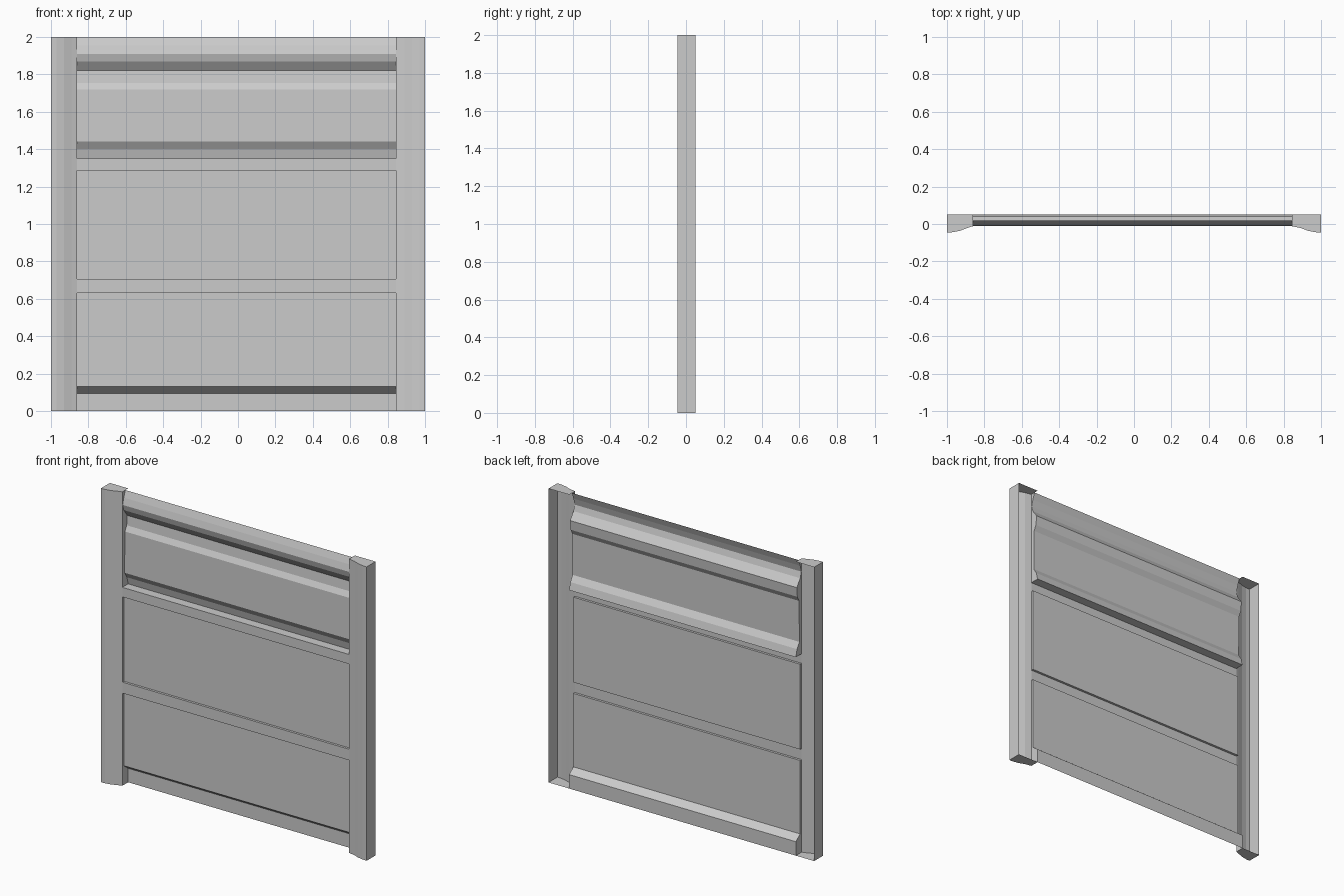
import bpy, bmesh

cube = bpy.data.objects.get("Cube")
if cube:
    bpy.data.objects.remove(cube, do_unlink=True)

grey = bpy.data.materials.new("plain_grey")
grey.use_nodes = True
colour = (0.6, 0.6, 0.6, 1)
grey.diffuse_color = colour
grey.node_tree.nodes["Principled BSDF"].inputs["Base Color"].default_value = colour

LEFT, RIGHT = -0.862, 0.845      # inner edges of the two stiles
BOARD, INSET, BACK = -0.012, 0.004, 0.05
TOP = 2.0


def make(name, polygons):
    """Thin shell object from a list of polygons."""
    bm = bmesh.new()
    for poly in polygons:
        bm.faces.new([bm.verts.new(p) for p in poly])
    bmesh.ops.remove_doubles(bm, verts=bm.verts, dist=0.0001)
    mesh = bpy.data.meshes.new(name)
    bm.to_mesh(mesh)
    bm.free()
    mesh.materials.append(grey)
    obj = bpy.data.objects.new(name, mesh)
    bpy.context.collection.objects.link(obj)
    return obj


def spread(name, profile):
    """Run a (y, z) profile, listed top to bottom, between the stiles and
    close its ends against the stile edges."""
    faces = []
    for (y0, z0), (y1, z1) in zip(profile, profile[1:]):
        faces.append([(LEFT, y0, z0), (LEFT, y1, z1), (RIGHT, y1, z1), (RIGHT, y0, z0)])
        if z0 == z1 or (y0 == BOARD and y1 == BOARD):
            continue
        for x in (LEFT, RIGHT):
            cheek = [(x, BOARD, z0), (x, BOARD, z1), (x, y1, z1), (x, y0, z0)]
            faces.append(cheek if x == LEFT else cheek[::-1])
    return make(name, faces)


# Wavy moulded upper section
spread("upper_moulding", [
    (0.02, TOP), (0.003, 1.955), (-0.009, 1.91), (0.003, 1.87), (0.04, 1.82),
    (0.034, 1.755), (0.015, 1.72), (0.012, 1.44), (0.037, 1.40),
    (BACK, 1.35), (BOARD, 1.35)])

# Rails flush with the stile edges
spread("upper_rail", [(BOARD, 1.35), (BOARD, 1.285)])
spread("middle_rail", [(BOARD, 0.705), (BOARD, 0.63)])

# Shallow recessed panels, the lower one sloping back to the bottom rail
spread("upper_panel", [(BOARD, 1.285), (INSET, 1.285), (INSET, 0.705), (BOARD, 0.705)])
spread("lower_panel", [(BOARD, 0.63), (INSET, 0.63), (INSET, 0.13), (BACK, 0.095)])
spread("bottom_rail", [(BACK, 0.095), (BACK, 0)])


# Side stiles: curved front, outer side and end caps, open at the back
def stile(name, side, inner):
    section = [(side, BACK), (side, -0.045), (side * 0.97, -0.044),
               (side * 0.93, -0.036), (side * 0.89, -0.021), (inner, BOARD)]
    faces = []
    for (x0, y0), (x1, y1) in zip(section, section[1:]):
        quad = [(x0, y0, 0), (x1, y1, 0), (x1, y1, TOP), (x0, y0, TOP)]
        faces.append(quad if side < 0 else quad[::-1])
    outline = section + [(inner, BACK)]
    if side > 0:
        outline.reverse()
    faces.append([(x, y, TOP) for x, y in outline])
    faces.append([(x, y, 0) for x, y in reversed(outline)])
    make(name, faces)


stile("right_stile", -1, LEFT)
stile("left_stile", 1, RIGHT)
